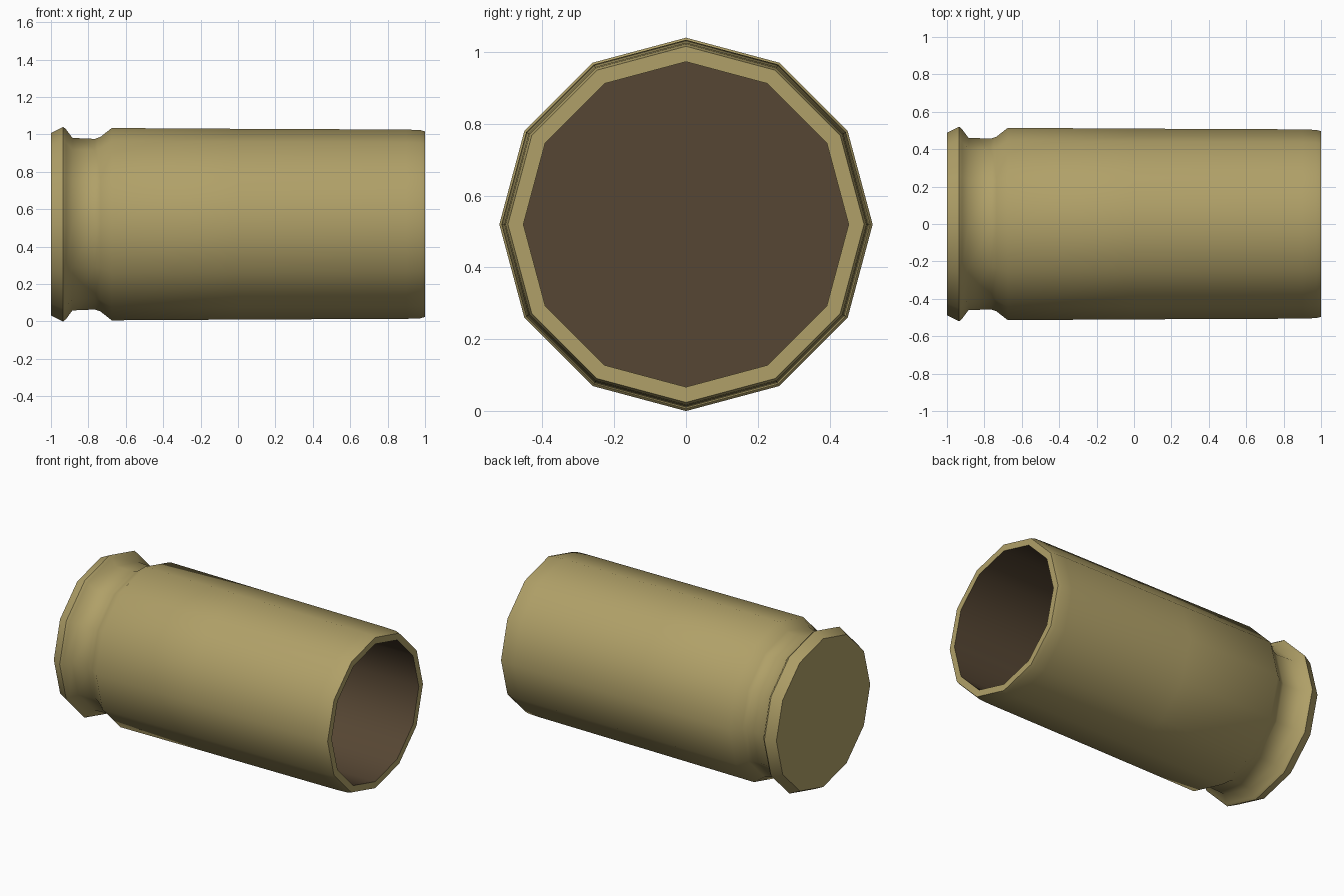
import bpy, bmesh, math

if "Cube" in bpy.data.objects:
    bpy.data.objects.remove(bpy.data.objects["Cube"])

SIDES = 12
CENTRE_Z = 0.52


def material(name, rgb):
    m = bpy.data.materials.new(name)
    m.diffuse_color = (*rgb, 1.0)
    m.use_nodes = True
    m.node_tree.nodes["Principled BSDF"].inputs["Base Color"].default_value = m.diffuse_color
    return m


brass = material("brass", (0.434, 0.352, 0.138))
soot = material("dark_brown_inside", (0.093, 0.061, 0.033))

# Profile (x, radius) from the base, over the rim and groove, to the mouth and inside
profile = [(-1.0, 0.488), (-0.935, 0.52), (-0.92, 0.508), (-0.885, 0.461),
           (-0.765, 0.456), (-0.735, 0.467), (-0.675, 0.514), (0.0, 0.51),
           (0.9, 0.506), (0.975, 0.503), (1.0, 0.496),
           (1.0, 0.453), (-0.7, 0.453)]
MOUTH = 11  # profile index where the inside begins

bm = bmesh.new()
rings = []
for x, r in profile:
    ring = []
    for i in range(SIDES):
        a = 2 * math.pi * i / SIDES
        ring.append(bm.verts.new((x, r * math.sin(a), CENTRE_Z + r * math.cos(a))))
    rings.append(ring)

# Walls
for k in range(len(rings) - 1):
    for i in range(SIDES):
        j = (i + 1) % SIDES
        f = bm.faces.new((rings[k][i], rings[k][j], rings[k + 1][j], rings[k + 1][i]))
        f.material_index = 1 if k >= MOUTH else 0

# Closed base and inner floor
bm.faces.new(rings[0])
bm.faces.new(rings[-1]).material_index = 1
bmesh.ops.recalc_face_normals(bm, faces=bm.faces)

mesh = bpy.data.meshes.new("hollow_casing")
bm.to_mesh(mesh)
bm.free()
mesh.materials.append(brass)
mesh.materials.append(soot)
casing = bpy.data.objects.new("hollow_casing", mesh)
bpy.context.collection.objects.link(casing)

# Smooth sides, crisp rim edges
bpy.context.view_layer.objects.active = casing
casing.select_set(True)
bpy.ops.object.shade_smooth_by_angle(angle=math.radians(55))
